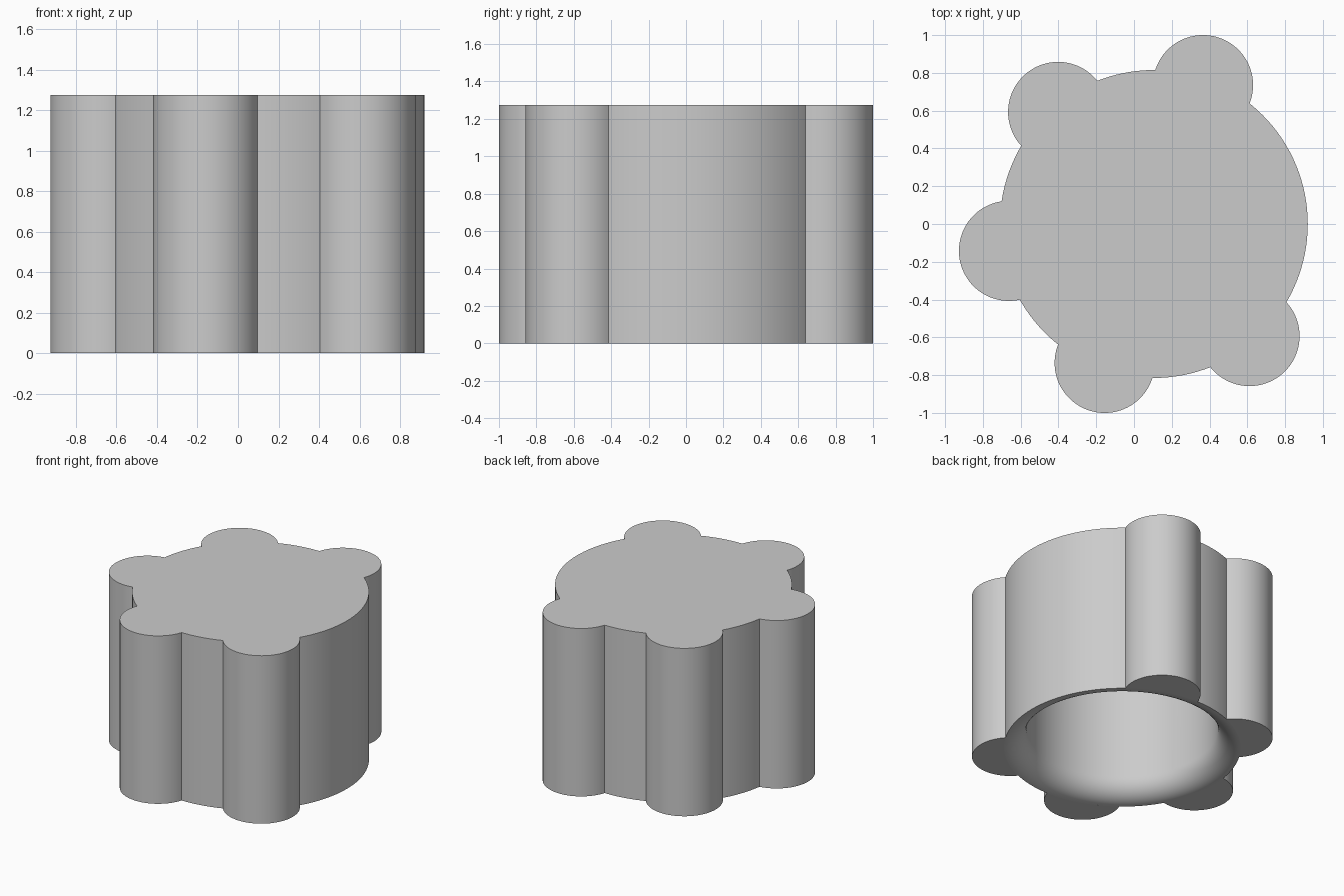
import bpy, bmesh
from math import sin, cos, acos, atan2, pi, radians

cube = bpy.data.objects.get("Cube")
if cube:
    bpy.data.objects.remove(cube, do_unlink=True)

CENTER_X = 0.105      # the missing sixth lobe shifts the body sideways
HEIGHT = 1.275
BODY_R = 0.815
LOBE_R = 0.265
LOBE_DIST = 0.78
FILLET = 0.155
CEILING = HEIGHT - FILLET

grey = bpy.data.materials.new("plain grey")
grey.use_nodes = True
color = (0.6, 0.6, 0.6, 1)
grey.diffuse_color = color
grey.node_tree.nodes["Principled BSDF"].inputs["Base Color"].default_value = color


def finish(name, bm):
    bmesh.ops.recalc_face_normals(bm, faces=bm.faces)
    mesh = bpy.data.meshes.new(name)
    bm.to_mesh(mesh)
    bm.free()
    obj = bpy.data.objects.new(name, mesh)
    bpy.context.collection.objects.link(obj)
    mesh.materials.append(grey)
    obj.location.x = CENTER_X
    bpy.ops.object.select_all(action='DESELECT')
    obj.select_set(True)
    bpy.context.view_layer.objects.active = obj
    bpy.ops.object.shade_smooth_by_angle(angle=radians(30))
    return obj


# Hollow body: lathed profile with a rounded lip around the bottom opening
def body(segments=128, steps=16):
    profile = [(0, HEIGHT), (BODY_R, HEIGHT)]
    for i in range(steps + 1):
        a = i / steps * pi / 2
        profile.append((BODY_R - FILLET * sin(a), FILLET * (1 - cos(a))))
    profile += [(BODY_R - FILLET, CEILING), (0, CEILING)]
    bm = bmesh.new()
    verts = [bm.verts.new((r, 0, z)) for r, z in profile]
    edges = [bm.edges.new(pair) for pair in zip(verts, verts[1:])]
    bmesh.ops.spin(bm, geom=verts + edges, cent=(0, 0, 0), axis=(0, 0, 1),
                   angle=2 * pi, steps=segments)
    bmesh.ops.remove_doubles(bm, verts=bm.verts, dist=0.0001)
    return finish("hollow_body", bm)


# Grip lobe: extruded crescent that stops at the body wall
def lobe(name, turn, steps=48):
    inner_r = BODY_R - 0.001
    a = acos((inner_r ** 2 + LOBE_DIST ** 2 - LOBE_R ** 2) / (2 * inner_r * LOBE_DIST))
    b = atan2(inner_r * sin(a), inner_r * cos(a) - LOBE_DIST)
    outline = []
    for i in range(steps + 1):
        t = -b + 2 * b * i / steps
        outline.append((LOBE_DIST + LOBE_R * cos(t), LOBE_R * sin(t)))
    for i in range(1, steps):
        t = a - 2 * a * i / steps
        outline.append((inner_r * cos(t), inner_r * sin(t)))
    bm = bmesh.new()
    face = bm.faces.new([bm.verts.new((x, y, 0)) for x, y in outline])
    top = bmesh.ops.extrude_face_region(bm, geom=[face])["geom"]
    moved = [v for v in top if isinstance(v, bmesh.types.BMVert)]
    bmesh.ops.translate(bm, verts=moved, vec=(0, 0, HEIGHT))
    finish(name, bm).rotation_euler.z = turn


body()
for k in range(5):
    lobe(f"grip_lobe_{k + 1}", radians(70.5 + 60 * k))
